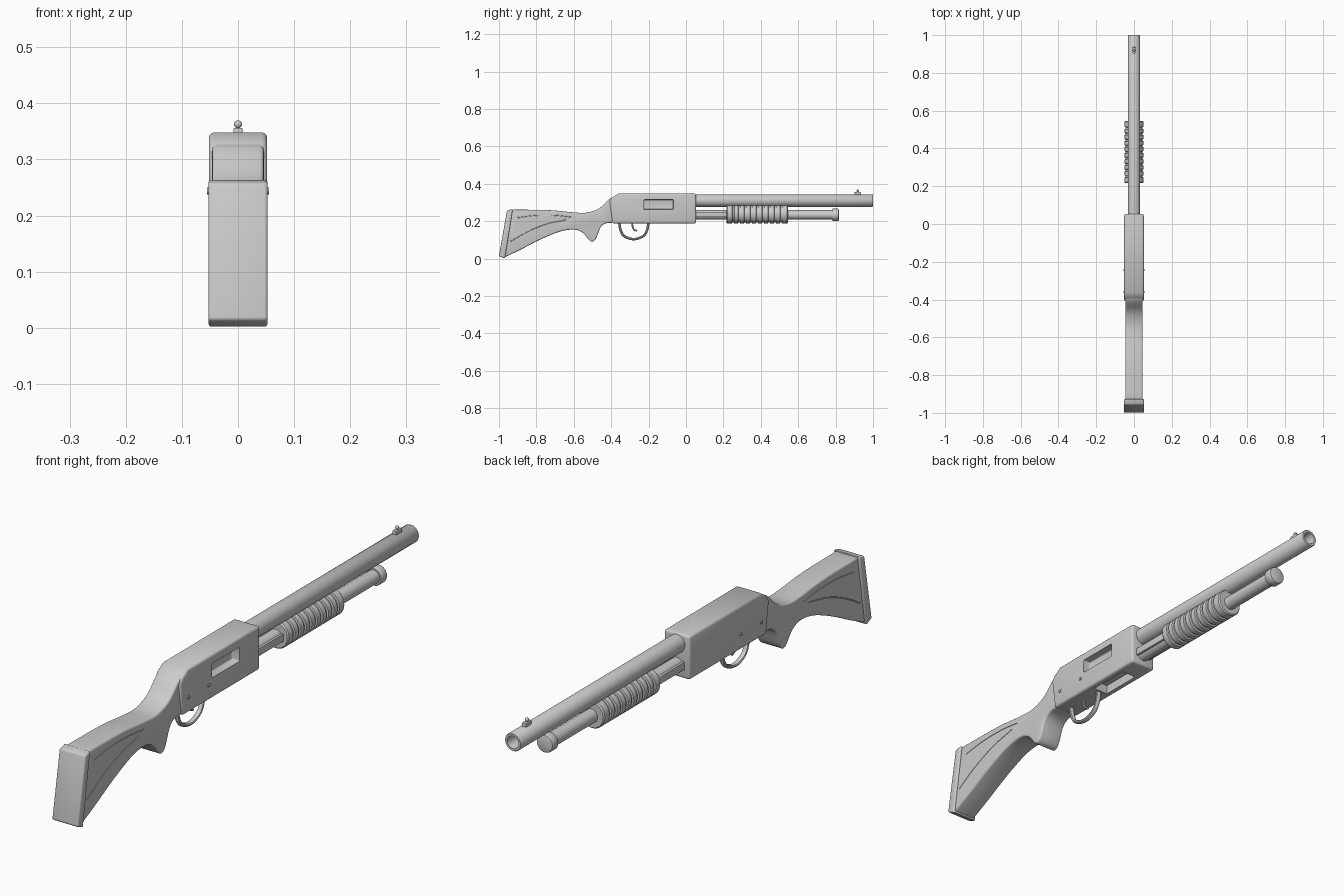
import bpy, bmesh, math
from mathutils import Vector, Matrix

if "Cube" in bpy.data.objects:
    bpy.data.objects.remove(bpy.data.objects["Cube"])


def add_object(name, bm):
    bmesh.ops.recalc_face_normals(bm, faces=bm.faces[:])
    mesh = bpy.data.meshes.new(name)
    bm.to_mesh(mesh)
    bm.free()
    ob = bpy.data.objects.new(name, mesh)
    bpy.context.collection.objects.link(ob)
    return ob


def apply_modifiers(ob):
    bpy.ops.object.select_all(action='DESELECT')
    bpy.context.view_layer.objects.active = ob
    ob.select_set(True)
    bpy.ops.object.convert(target='MESH')


def spline(pts, steps=5):
    """Smooth open curve through the given points."""
    p = [Vector(q) for q in pts]
    p = [2 * p[0] - p[1]] + p + [2 * p[-1] - p[-2]]
    out = []
    for a, b, c, d in zip(p, p[1:], p[2:], p[3:]):
        for i in range(steps):
            t = i / steps
            out.append(0.5 * (2 * b + (c - a) * t + (2 * a - 5 * b + 4 * c - d) * t ** 2
                              + (3 * b - a - 3 * c + d) * t ** 3))
    return [tuple(q) for q in out] + [tuple(p[-2])]


def slab(name, outline, half, bevel=0.0):
    """Side outline (y, z) extruded across x, with rounded edges."""
    bm = bmesh.new()
    face = bm.faces.new([bm.verts.new((-half, y, z)) for y, z in outline])
    ext = bmesh.ops.extrude_face_region(bm, geom=[face])
    bmesh.ops.translate(bm, vec=(2 * half, 0, 0),
                        verts=[g for g in ext['geom'] if isinstance(g, bmesh.types.BMVert)])
    ob = add_object(name, bm)
    if bevel:
        m = ob.modifiers.new("round", 'BEVEL')
        m.width, m.segments, m.use_clamp_overlap = bevel, 3, False
        m.limit_method, m.angle_limit = 'ANGLE', math.radians(40)
        apply_modifiers(ob)
    return ob


def box(name, lo, hi, bevel=0.0):
    ob = slab(name, [(lo[1], lo[2]), (hi[1], lo[2]), (hi[1], hi[2]), (lo[1], hi[2])],
              (hi[0] - lo[0]) / 2, bevel)
    ob.data.transform(Matrix.Translation(((hi[0] + lo[0]) / 2, 0, 0)))
    return ob


def lathe(name, profile, z, segments=32):
    """Spin (radius, y) profile round a lengthwise axis at height z."""
    bm = bmesh.new()
    rings = []
    for r, y in profile:
        rings.append([bm.verts.new((r * math.cos(math.tau * i / segments), y,
                                    z + r * math.sin(math.tau * i / segments)))
                      for i in range(segments)])
    for a, b in zip(rings, rings[1:]):
        for i in range(segments):
            j = (i + 1) % segments
            bm.faces.new((a[i], a[j], b[j], b[i]))
    bm.faces.new(rings[0])
    bm.faces.new(rings[-1])
    return add_object(name, bm)


def tube(name, pts, radius):
    cu = bpy.data.curves.new(name, 'CURVE')
    cu.dimensions, cu.bevel_depth, cu.bevel_resolution, cu.use_fill_caps = '3D', radius, 3, True
    s = cu.splines.new('POLY')
    s.points.add(len(pts) - 1)
    for point, co in zip(s.points, pts):
        point.co = (*co, 1)
    ob = bpy.data.objects.new(name, cu)
    bpy.context.collection.objects.link(ob)
    apply_modifiers(ob)
    return ob


def cut(ob, cutter):
    cutter.hide_render = True
    m = ob.modifiers.new("cut", 'BOOLEAN')
    m.operation, m.object, m.solver = 'DIFFERENCE', cutter, 'EXACT'
    apply_modifiers(ob)
    bpy.data.objects.remove(cutter)


# Stock with curved comb, wrist and grip
top = spline([(-0.93, 0.262), (-0.73, 0.259), (-0.60, 0.247), (-0.53, 0.246),
              (-0.465, 0.268), (-0.41, 0.318), (-0.375, 0.333)])
under = spline([(-0.39, 0.192), (-0.43, 0.188), (-0.457, 0.166), (-0.479, 0.112), (-0.497, 0.092),
                (-0.516, 0.097), (-0.553, 0.139), (-0.60, 0.155), (-0.676, 0.144),
                (-0.783, 0.10), (-0.89, 0.045), (-0.972, 0.006)])
stock = slab("stock", top + [(-0.375, 0.20)] + under, 0.046, 0.007)

# Fine decorative grooves on both stock sides
for line in ([(-0.90, 0.219), (-0.80, 0.231), (-0.70, 0.231), (-0.61, 0.221)],
             [(-0.94, 0.09), (-0.85, 0.142), (-0.75, 0.183), (-0.64, 0.208)]):
    for side in (-1, 1):
        cut(stock, tube("groove_cutter", [(side * 0.0465, y, z) for y, z in spline(line)], 0.0022))

# Butt pad
slab("butt_pad", [(-0.968, 0.0), (-1.0, 0.014), (-0.957, 0.258), (-0.926, 0.265)], 0.053, 0.006)

# Receiver with ejection port on the right and loading port underneath
receiver = slab("receiver", [(-0.393, 0.188), (0.053, 0.188), (0.053, 0.348), (-0.362, 0.348),
                             (-0.397, 0.325), (-0.409, 0.305)], 0.052, 0.009)
cut(receiver, box("port_cutter", (0.022, -0.225, 0.263), (0.08, -0.067, 0.315), 0.004))
cut(receiver, box("port_cutter", (-0.03, -0.19, 0.15), (0.03, -0.03, 0.222)))

# Receiver pins
for y in (-0.36, -0.243):
    pin = lathe("receiver_pin", [(0.006, -0.0555), (0.006, 0.0555)], 0, 16)
    pin.data.transform(Matrix.Translation((0, y, 0.244)) @ Matrix.Rotation(math.pi / 2, 4, 'Z'))

# Trigger guard and trigger
guard = spline([(-0.357, 0.20), (-0.352, 0.16), (-0.332, 0.122), (-0.28, 0.104),
                (-0.227, 0.122), (-0.206, 0.16), (-0.202, 0.20)])
guard_ob = tube("trigger_guard", [(0, y, z) for y, z in guard], 0.007)
guard_ob.data.transform(Matrix.Diagonal((1.4, 1, 1, 1)))
tube("trigger", [(0, y, z) for y, z in spline([(-0.287, 0.20), (-0.286, 0.172),
                                               (-0.277, 0.155), (-0.262, 0.148)])], 0.005)

# Hollow barrel
lathe("barrel", [(0.033, 0.03), (0.033, 0.997), (0.031, 1.0), (0.023, 1.0), (0.022, 0.997),
                 (0.022, 0.80)], 0.31)

# Magazine tube with rounded cap
lathe("magazine_tube", [(0.025, 0.03), (0.025, 0.80)], 0.234)
lathe("magazine_cap", [(0.025, 0.782), (0.031, 0.782), (0.033, 0.785), (0.033, 0.811),
                       (0.031, 0.816), (0.026, 0.818)], 0.234)

# Ribbed pump grip
profile = [(0.025, 0.217), (0.047, 0.217), (0.051, 0.222)]
for i in range(9):
    y = 0.252 + i * 0.032
    profile += [(0.051, y - 0.006), (0.045, y - 0.004), (0.045, y + 0.004), (0.051, y + 0.006)]
profile += [(0.051, 0.541), (0.047, 0.546), (0.025, 0.546)]
lathe("pump_grip", profile, 0.238)

# Action bars between receiver and pump
for side in (-1, 1):
    x = side * 0.027
    box("action_bar", (x - 0.005, 0.03, 0.222), (x + 0.005, 0.23, 0.25), 0.002)

# Bead sight
box("sight_base", (-0.008, 0.902, 0.335), (0.008, 0.936, 0.356), 0.002)
bm = bmesh.new()
bmesh.ops.create_uvsphere(bm, u_segments=16, v_segments=10, radius=0.007,
                          matrix=Matrix.Translation((0, 0.919, 0.3625)))
add_object("sight_bead", bm)

# Smooth shading with sharp edges kept
bpy.ops.object.select_all(action='SELECT')
bpy.context.view_layer.objects.active = stock
bpy.ops.object.shade_smooth_by_angle(angle=math.radians(35))
